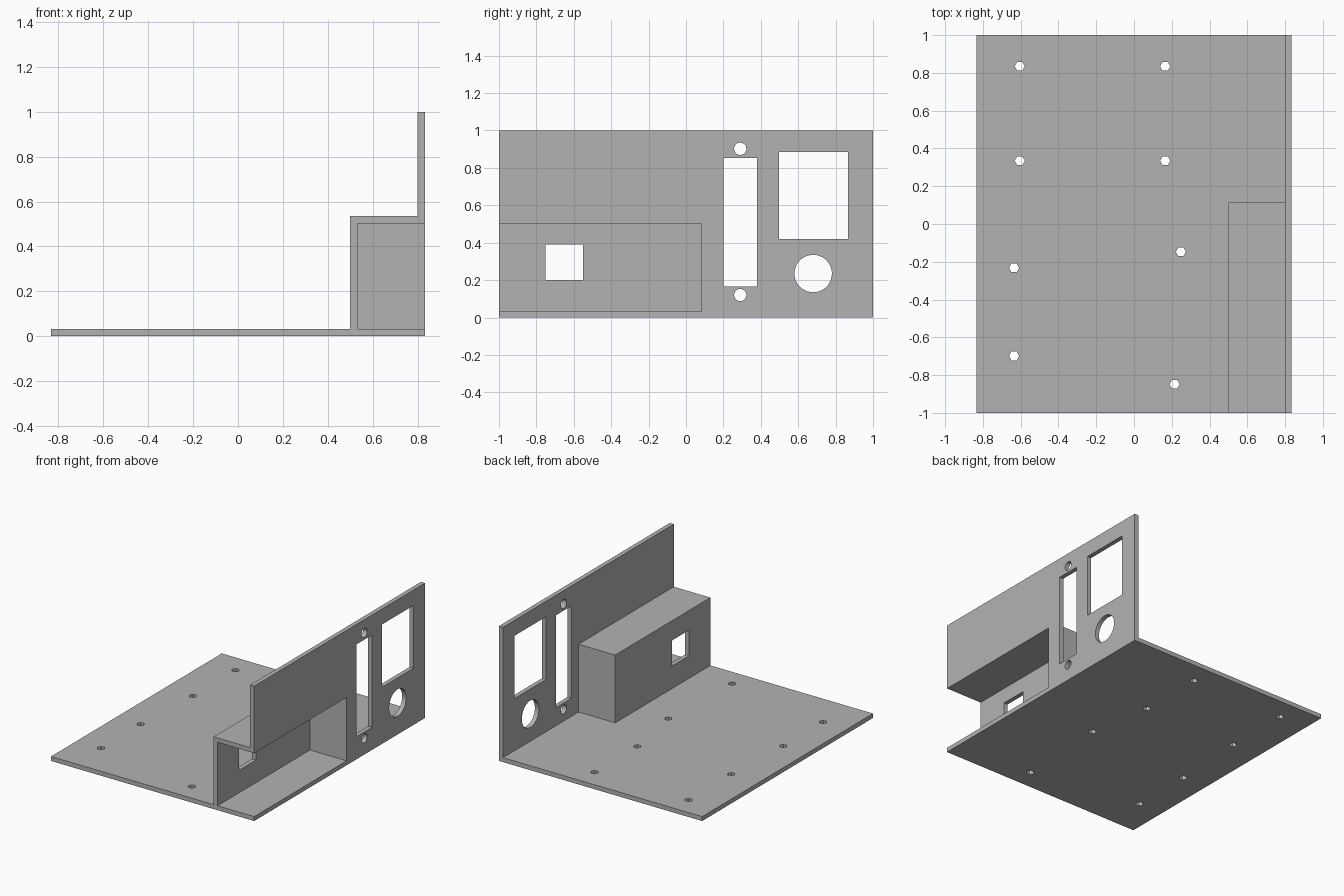
import bpy
import bmesh
import math
from mathutils import Matrix, Vector

default = bpy.data.objects.get("Cube")
if default:
    bpy.data.objects.remove(default, do_unlink=True)

T = 0.033            # sheet thickness
X, Y = 0.833, 1.0    # half width and half depth
HOUSING_X, HOUSING_Y, HOUSING_Z = 0.5, 0.115, 0.536

grey = bpy.data.materials.new("plain grey")
grey.use_nodes = True
colour = (0.45, 0.45, 0.45, 1)
grey.diffuse_color = colour
grey.node_tree.nodes["Principled BSDF"].inputs["Base Color"].default_value = colour


def finish(name, bm):
    mesh = bpy.data.meshes.new(name)
    bm.to_mesh(mesh)
    bm.free()
    mesh.materials.append(grey)
    obj = bpy.data.objects.new(name, mesh)
    bpy.context.scene.collection.objects.link(obj)
    return obj


def box(name, lo, hi):
    lo, hi = Vector(lo), Vector(hi)
    bm = bmesh.new()
    bmesh.ops.create_cube(bm, size=1, matrix=Matrix.Translation((lo + hi) / 2)
                          @ Matrix.Diagonal((*(hi - lo), 1)))
    return finish(name, bm)


def drill(name, centre, radius, sides, axis="Z"):
    turn = Matrix.Rotation(math.pi / 2, 4, "Y") if axis == "X" else Matrix.Identity(4)
    start = Matrix.Rotation(math.pi / 2, 4, "Z")
    bm = bmesh.new()
    bmesh.ops.create_cone(bm, cap_ends=True, segments=sides, radius1=radius,
                          radius2=radius, depth=0.2,
                          matrix=Matrix.Translation(centre) @ turn @ start)
    return finish(name, bm)


def combine(body, tool, operation):
    tool.hide_render = True
    mod = body.modifiers.new(tool.name, "BOOLEAN")
    mod.operation, mod.object, mod.solver = operation, tool, "EXACT"
    bpy.context.view_layer.objects.active = body
    bpy.ops.object.modifier_apply(modifier=mod.name)
    bpy.data.objects.remove(tool, do_unlink=True)


# Base plate, upright side panel and stepped housing joined into one body
body = box("mounting_bracket", (-X, -Y, 0), (X, Y, T))
combine(body, box("side_panel", (X - T, -Y, 0), (X, Y, 1)), "UNION")
combine(body, box("housing", (HOUSING_X, -Y, 0), (X, HOUSING_Y, HOUSING_Z)), "UNION")

# Recess under the housing, open to the front and the side
cuts = [box("recess", (HOUSING_X + T, -1.2, T), (1, HOUSING_Y - T, HOUSING_Z - T))]

# Rectangular openings
cuts += [
    box("housing_window", (0.4, -0.75, 0.2), (0.6, -0.55, 0.39)),
    box("tall_slot", (0.75, 0.2, 0.167), (0.9, 0.38, 0.852)),
    box("square_opening", (0.75, 0.497, 0.42), (0.9, 0.865, 0.885)),
]

# Round openings in the side panel
cuts.append(drill("round_opening", (X, 0.68, 0.235), 0.1, 48, "X"))
for z in (0.12, 0.902):
    cuts.append(drill("slot_screw_hole", (X, 0.29, z), 0.033, 20, "X"))

# Six-sided mounting holes in the base plate
for x, y in [(-0.605, 0.835), (0.165, 0.835), (-0.605, 0.335), (0.165, 0.335),
             (-0.635, -0.232), (0.248, -0.147), (-0.635, -0.698), (0.215, -0.848)]:
    cuts.append(drill("mounting_hole", (x, y, 0), 0.027, 6))

for cutter in cuts:
    combine(body, cutter, "DIFFERENCE")

# Merge leftover coplanar pieces and keep the edges crisp
bm = bmesh.new()
bm.from_mesh(body.data)
bmesh.ops.remove_doubles(bm, verts=bm.verts, dist=0.0001)
bmesh.ops.recalc_face_normals(bm, faces=bm.faces)
bm.to_mesh(body.data)
bm.free()
body.data.materials.clear()
body.data.materials.append(grey)
for face in body.data.polygons:
    face.material_index = 0
body.select_set(True)
bpy.context.view_layer.objects.active = body
bpy.ops.object.shade_smooth_by_angle(angle=math.radians(25))
